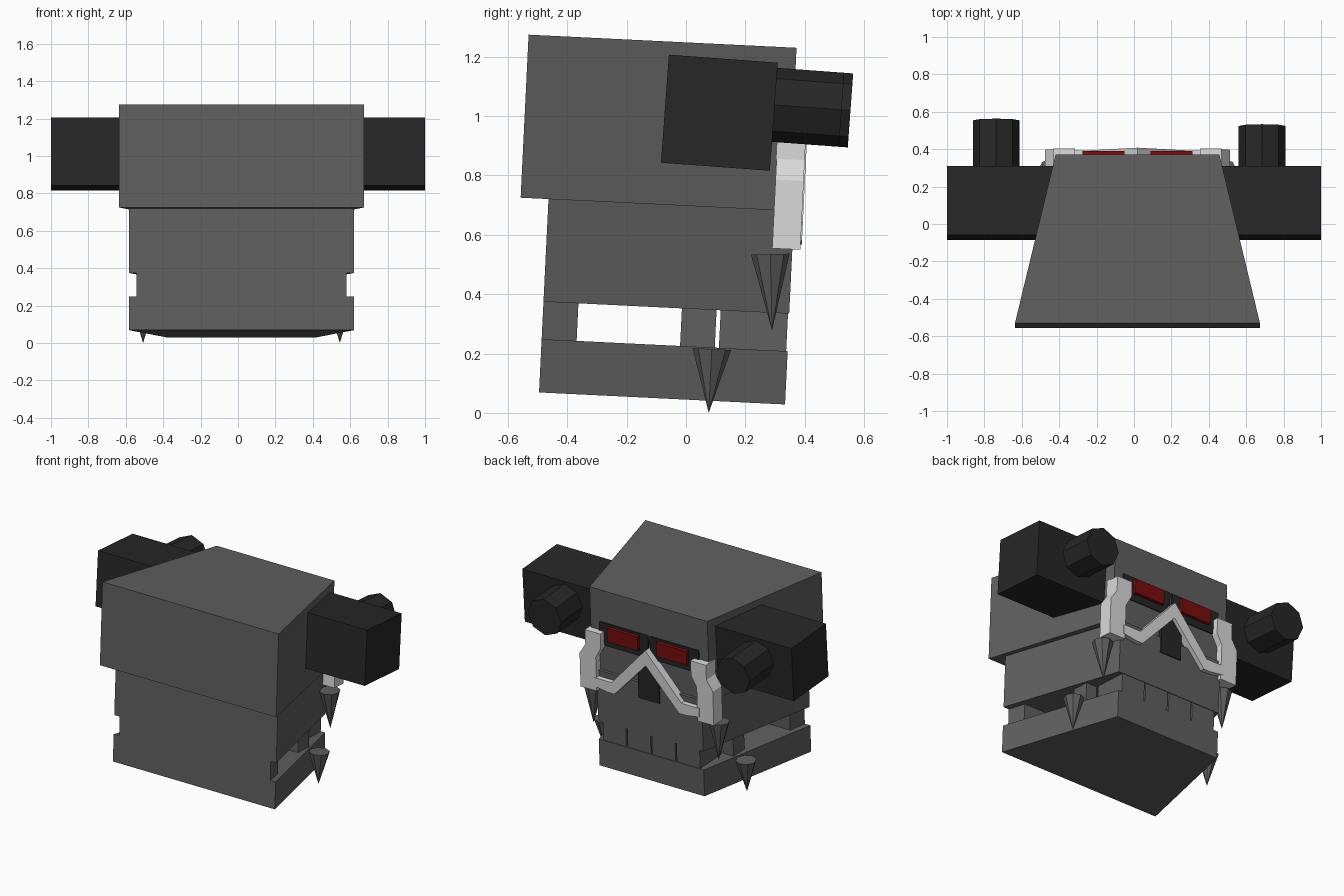
import bpy, bmesh
from math import radians
from mathutils import Matrix, Vector

cube = bpy.data.objects.get("Cube")
if cube:
    bpy.data.objects.remove(cube)


def material(name, rgb):
    m = bpy.data.materials.new(name)
    m.use_nodes = True
    m.diffuse_color = (*rgb, 1)
    bsdf = m.node_tree.nodes["Principled BSDF"]
    bsdf.inputs["Base Color"].default_value = (*rgb, 1)
    bsdf.inputs["Roughness"].default_value = 0.8
    return m


GREY = material("steel grey", (0.115, 0.115, 0.115))
BLACK = material("black metal", (0.02, 0.02, 0.02))
WHITE = material("light trim", (0.7, 0.7, 0.7))
RED = material("dark red", (0.2, 0.004, 0.004))

CX = 0.0185                                   # head centre line
LEAN = Matrix.Rotation(radians(-2.8), 4, 'X')  # the head nods forward
HEAD = LEAN @ Matrix.Translation((CX, 0, 0))
SIDES = (("left", 1), ("right", -1))


def finish(name, bm, mat, matrix):
    bm.transform(matrix)
    bmesh.ops.recalc_face_normals(bm, faces=bm.faces)
    me = bpy.data.meshes.new(name)
    bm.to_mesh(me)
    bm.free()
    me.materials.append(mat)
    ob = bpy.data.objects.new(name, me)
    bpy.context.collection.objects.link(ob)
    return ob


def prism(name, outline, a, b, mat, axis='z', matrix=HEAD):
    """Extrude an outline along z (xy points) or y (xz points)."""
    bm = bmesh.new()
    place = (lambda p: (p[0], p[1], a)) if axis == 'z' else (lambda p: (p[0], a, p[1]))
    face = bm.faces.new([bm.verts.new(place(p)) for p in outline])
    top = bmesh.ops.extrude_face_region(bm, geom=[face])
    verts = [v for v in top["geom"] if isinstance(v, bmesh.types.BMVert)]
    step = Vector((0, 0, b - a)) if axis == 'z' else Vector((0, b - a, 0))
    bmesh.ops.translate(bm, verts=verts, vec=step)
    return finish(name, bm, mat, matrix)


def wedge(name, y0, y1, w0, w1, z0, z1, mat=GREY):
    return prism(name, [(-w0, y0), (w0, y0), (w1, y1), (-w1, y1)], z0, z1, mat)


def box(name, x0, x1, y0, y1, z0, z1, mat=GREY, matrix=HEAD):
    return prism(name, [(x0, y0), (x1, y0), (x1, y1), (x0, y1)], z0, z1, mat, 'z', matrix)


def cone(name, sides, r1, r2, length, mat, matrix):
    bm = bmesh.new()
    bmesh.ops.create_cone(bm, cap_ends=True, segments=sides,
                          radius1=r1, radius2=r2, depth=length)
    return finish(name, bm, mat, matrix)


# Head blocks
wedge("upper_head", -0.592, 0.312, 0.655, 0.4375, 0.697, 1.247)
wedge("middle_head", -0.498, 0.331, 0.602, 0.39, 0.351, 0.70)
wedge("jaw", -0.498, 0.332, 0.602, 0.39, 0.0447, 0.2243)
wedge("jaw_hinge", -0.498, -0.38, 0.5615, 0.535, 0.22, 0.355)

# Teeth in the mouth gap
for i in range(4):
    x = -0.36 + i * 0.1825
    deep = 0.10 if i in (0, 3) else 0.20
    box(f"front_tooth_{i + 1}", x, x + 0.1725, deep, 0.327, 0.22, 0.355)

# Eye sockets, nose
EAR = Matrix.Translation((0, 0.1125, 1.0115)) @ Matrix.Rotation(radians(-4.2), 4, 'X')
box("nose", -0.078, 0.078, 0.30, 0.338, 0.595, 0.84, BLACK)

for side, s in SIDES:
    def span(a, b):
        return sorted((s * a, s * b))

    box(f"{side}_side_tooth", *span(0.36, 0.44), -0.031, 0.086, 0.22, 0.355)
    box(f"{side}_eye_socket", *span(0.006, 0.37), 0.311, 0.32, 0.875, 1.03, BLACK)
    box(f"{side}_eye", *span(0.07, 0.294), 0.311, 0.342, 0.92, 1.015, RED)

    # Bent cheek guard
    guard = [(0.335, 0.97), (0.45, 0.97), (0.45, 0.87), (0.495, 0.80),
             (0.495, 0.568), (0.375, 0.568), (0.375, 0.80), (0.335, 0.87)]
    prism(f"{side}_cheek_guard", [(s * x, z) for x, z in guard], 0.263, 0.358, WHITE, 'y')

    # Ear block with barrel
    box(f"{side}_ear_block", *span(0.4, 1.0), -0.184, 0.184, -0.1825, 0.1825, BLACK, EAR)
    end = 0.41 if s > 0 else 0.44
    x = 0.685 if s > 0 else -0.737
    cone(f"{side}_barrel", 8, 0.125, 0.125, end - 0.1, BLACK,
         EAR @ Matrix.Translation((x, (end + 0.1) / 2, 0.04))
         @ Matrix.Rotation(radians(-90), 4, 'X'))

    # Hanging spikes
    cone(f"{side}_lower_spike", 8, 0.0, 0.065, 0.215, GREY,
         HEAD @ Matrix.Translation((s * 0.526, 0.0764, 0.1115)))
    cone(f"{side}_upper_spike", 8, 0.0, 0.065, 0.257, GREY,
         Matrix.Translation((CX + s * 0.465, 0.287, 0.4065))
         @ Matrix.Rotation(radians(1.3), 4, 'X'))

# Zigzag moustache bar between the cheek guards
upper = [(-0.39, 0.66), (-0.26, 0.66), (0, 0.95), (0.26, 0.66), (0.39, 0.66)]
lower = [(0.39, 0.60), (0.29, 0.585), (0.24, 0.585), (0, 0.845),
         (-0.24, 0.585), (-0.29, 0.585), (-0.39, 0.60)]
prism("moustache_bar", upper + lower, 0.30, 0.362, WHITE, 'y')
